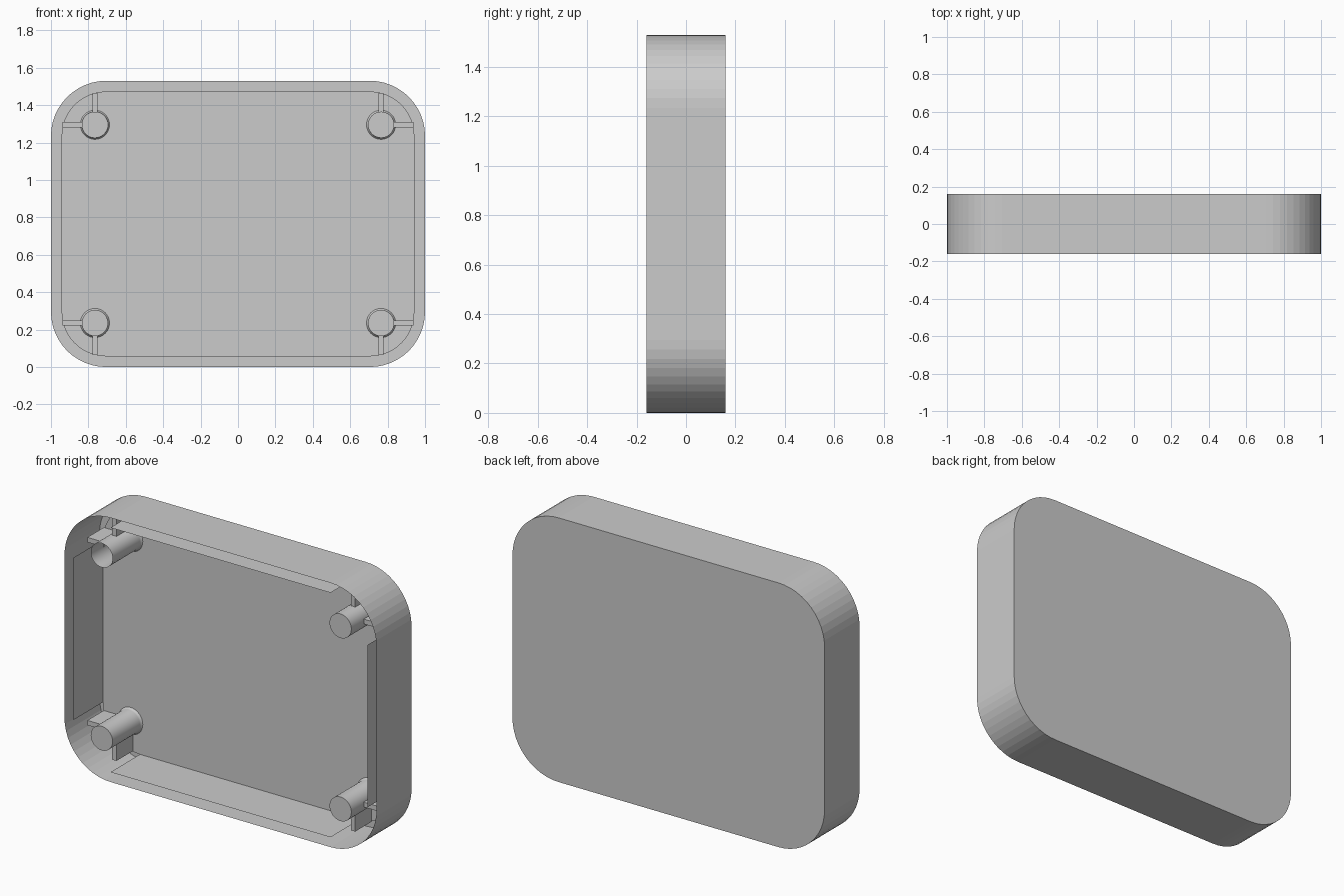
import bpy, bmesh, math

W, H, FRONT, BACK = 1.0, 1.53, -0.16, 0.16
WALL, RADIUS, SEG = 0.057, 0.295, 12
FLOOR = 0.11

cube = bpy.data.objects.get("Cube")
if cube:
    bpy.data.objects.remove(cube, do_unlink=True)

grey = bpy.data.materials.new("light grey plastic")
grey.use_nodes = True
grey.diffuse_color = (0.6, 0.6, 0.6, 1)
grey.node_tree.nodes["Principled BSDF"].inputs["Base Color"].default_value = (0.6, 0.6, 0.6, 1)


def finish(bm, name, smooth=False):
    mesh = bpy.data.meshes.new(name)
    bm.to_mesh(mesh)
    bm.free()
    obj = bpy.data.objects.new(name, mesh)
    mesh.materials.append(grey)
    bpy.context.collection.objects.link(obj)
    if smooth:
        bpy.ops.object.select_all(action="DESELECT")
        obj.select_set(True)
        bpy.context.view_layer.objects.active = obj
        bpy.ops.object.shade_smooth_by_angle(angle=math.radians(50))
    return obj


def rounded_outline(inset):
    """Points of the rounded rectangle, counter-clockwise seen from the front."""
    r = RADIUS - inset
    cx, cz = W - RADIUS, H / 2 - RADIUS
    pts = []
    for corner, (sx, sz) in enumerate([(1, 1), (-1, 1), (-1, -1), (1, -1)]):
        for i in range(SEG + 1):
            a = math.pi / 2 * (corner + i / SEG)
            pts.append((sx * cx + r * math.cos(a), H / 2 + sz * cz + r * math.sin(a)))
    return pts


def ring(bm, pts, y):
    return [bm.verts.new((x, y, z)) for x, z in pts]


def bridge(bm, a, b):
    n = len(a)
    for i in range(n):
        j = (i + 1) % n
        bm.faces.new((a[i], a[j], b[j], b[i]))


# Outer shell: side wall and back, open at the front
bm = bmesh.new()
outline = rounded_outline(0)
front, back = ring(bm, outline, FRONT), ring(bm, outline, BACK)
bridge(bm, front, back)
bm.faces.new(list(reversed(back)))
finish(bm, "outer_shell")

# Inner floor with one liner panel along each straight side
bm = bmesh.new()
floor = ring(bm, rounded_outline(WALL), FLOOR)
bm.faces.new(floor)
for side in range(4):
    a = floor[side * (SEG + 1) + SEG]
    b = floor[(side + 1) * (SEG + 1) % len(floor)]
    fa, fb = [bm.verts.new((v.co.x, FRONT, v.co.z)) for v in (a, b)]
    bm.faces.new((b, a, fa, fb))
bm.normal_update()
for f in bm.faces:
    inward = f.calc_center_median() - f.normal * 0.01
    centre = (0, FRONT, H / 2)
    to_centre = [c - p for c, p in zip(centre, f.calc_center_median())]
    if sum(n * t for n, t in zip(f.normal, to_centre)) < 0:
        f.normal_flip()
finish(bm, "inner_floor_and_liners")

# Screw posts with a small flare at the base, each braced by two ribs
POST_X, POST_DZ, POST_R = 0.765, 0.53, 0.07
PROFILE = [(POST_R, -0.155), (POST_R, 0.095), (0.072, 0.104), (0.078, FLOOR)]


def post(name, x, z, capped):
    bm = bmesh.new()
    rings = []
    for r, y in PROFILE:
        angles = [2 * math.pi * i / 32 for i in range(32)]
        rings.append(ring(bm, [(x + r * math.cos(a), z + r * math.sin(a)) for a in angles], y))
    for a, b in zip(rings, rings[1:]):
        bridge(bm, a, b)
    if capped:
        bm.faces.new(rings[0])
    bmesh.ops.recalc_face_normals(bm, faces=bm.faces)
    finish(bm, name, smooth=True)


def box(name, x0, x1, z0, z1, y0=-0.04, y1=FLOOR):
    bm = bmesh.new()
    bmesh.ops.create_cube(bm, size=1)
    for v in bm.verts:
        v.co = ((x0 + x1) / 2 + v.co.x * abs(x1 - x0),
                (y0 + y1) / 2 + v.co.y * (y1 - y0),
                (z0 + z1) / 2 + v.co.z * abs(z1 - z0))
    finish(bm, name)


T = 0.014
for sx, xname in ((1, "left"), (-1, "right")):
    for sz, zname in ((1, "upper"), (-1, "lower")):
        tag = f"{zname}_{xname}"
        x, z = sx * POST_X, H / 2 + sz * POST_DZ
        post(f"post_{tag}", x, z, capped=(sx, sz) != (-1, 1))
        box(f"side_rib_{tag}", x + sx * 0.066, sx * 0.937, z - T, z + T)
        box(f"end_rib_{tag}", x - T, x + T, z + sz * 0.066, H / 2 + sz * 0.701)
